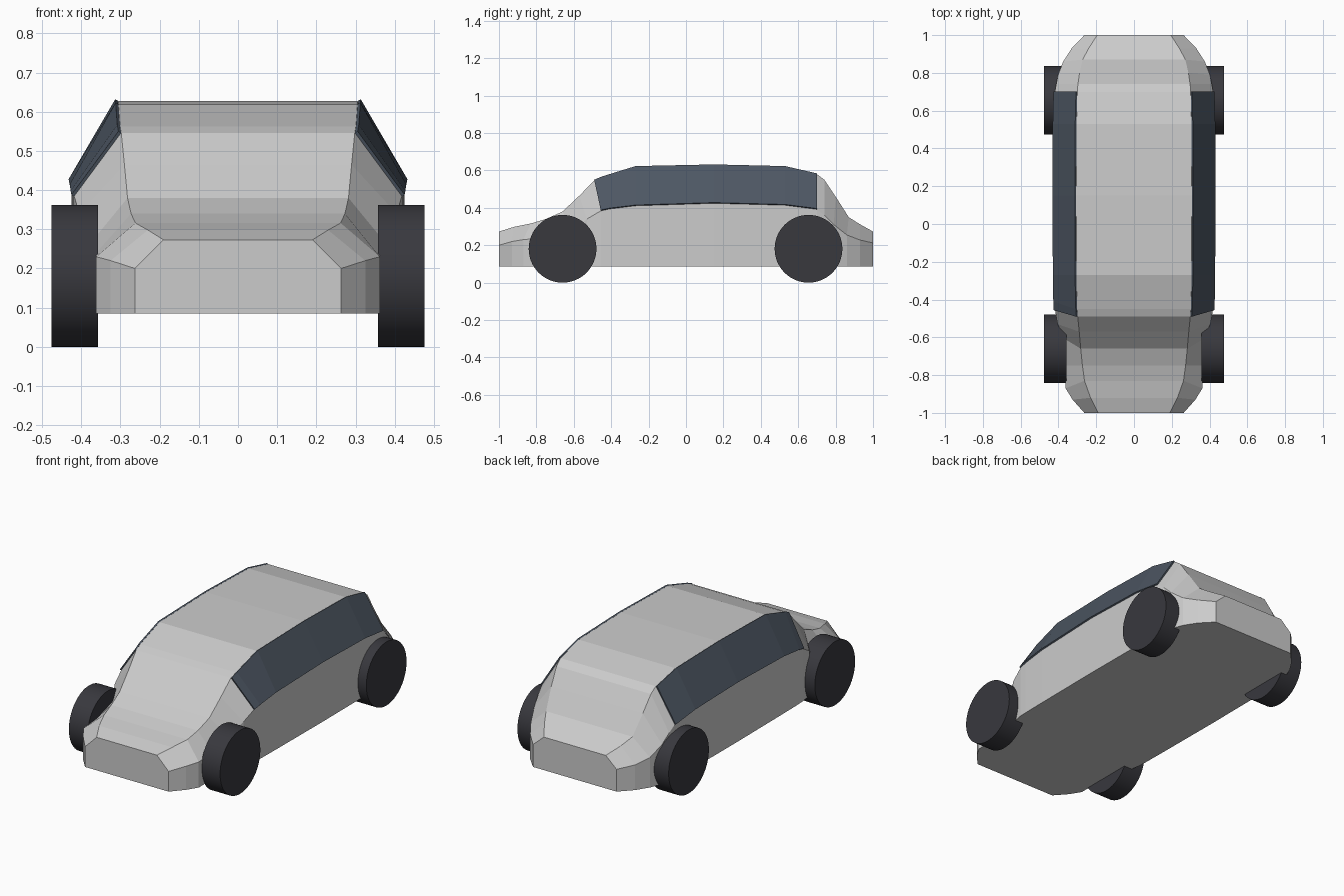
import bpy, bmesh, math
from mathutils import Vector

if "Cube" in bpy.data.objects:
    bpy.data.objects.remove(bpy.data.objects["Cube"])

FLOOR = 0.085
# Stations: top edge (y, half width, z), shoulder edge (y, half width, z)
STATIONS = [
    ((-1.00, .190, .273), (-1.00, .263, .200)),
    ((-0.92, .230, .298), (-0.93, .325, .220)),
    ((-0.83, .262, .316), (-0.87, .362, .230)),
    ((-0.75, .273, .340), (-0.75, .362, .240)),
    ((-0.66, .282, .380), (-0.61, .364, .280)),
    ((-0.57, .290, .465), (-0.53, .405, .340)),
    ((-0.49, .298, .546), (-0.455, .418, .384)),
    ((-0.45, .301, .563), (-0.41, .420, .394)),
    ((-0.27, .305, .619), (-0.27, .422, .411)),
    ((0.15, .306, .628), (0.15, .425, .424)),
    ((0.53, .304, .619), (0.53, .423, .414)),
    ((0.70, .300, .580), (0.70, .419, .392)),
    ((0.74, .297, .550), (0.74, .412, .360)),
    ((0.80, .288, .460), (0.79, .402, .310)),
    ((0.87, .272, .350), (0.86, .375, .255)),
    ((0.93, .240, .312), (0.93, .330, .228)),
    ((1.00, .195, .273), (1.00, .263, .212)),
]
GLASS_FIRST, GLASS_LAST = 6, 11


def material(name, color):
    m = bpy.data.materials.new(name)
    m.diffuse_color = (*color, 1)
    m.use_nodes = True
    m.node_tree.nodes["Principled BSDF"].inputs["Base Color"].default_value = m.diffuse_color
    return m


def mesh_object(name, bm, mat=None):
    bmesh.ops.recalc_face_normals(bm, faces=bm.faces)
    me = bpy.data.meshes.new(name)
    bm.to_mesh(me)
    bm.free()
    ob = bpy.data.objects.new(name, me)
    bpy.context.collection.objects.link(ob)
    if mat:
        me.materials.append(mat)
    return ob


# Body shell: six-point section lofted from nose to tail
bm = bmesh.new()
rings = []
for (ty, tw, tz), (sy, sw, sz) in STATIONS:
    half = [(sw, sy, FLOOR), (sw, sy, sz), (tw, ty, tz)]
    pts = half + [(-x, y, z) for x, y, z in reversed(half)]
    rings.append([bm.verts.new(p) for p in pts])
for a, b in zip(rings, rings[1:]):
    for i in range(6):
        j = (i + 1) % 6
        bm.faces.new((a[i], a[j], b[j], b[i]))
bm.faces.new(rings[0])
bm.faces.new(rings[-1])
mesh_object("body", bm)

# Side windows: thin panels lying on the slanted cabin sides
glass = material("glass", (.075, .095, .125))
for side, name in ((1, "window_right"), (-1, "window_left")):
    bm = bmesh.new()
    off = Vector((side * .004, 0, .002))
    rows = []
    for top, low in STATIONS[GLASS_FIRST:GLASS_LAST + 1]:
        rows.append([bm.verts.new(Vector((side * w, y, z)) + off) for y, w, z in (top, low)])
    for a, b in zip(rows, rows[1:]):
        bm.faces.new((a[0], a[1], b[1], b[0]))
    ob = mesh_object(name, bm, glass)
    solid = ob.modifiers.new("thickness", 'SOLIDIFY')
    solid.thickness = .008
    solid.offset = 0

# Wheels: plain short cylinders
rubber = material("rubber", (.04, .04, .048))
for y, end in ((-.66, "front"), (.655, "rear")):
    for side, name in ((1, "right"), (-1, "left")):
        bpy.ops.mesh.primitive_cylinder_add(
            vertices=64, radius=.181, depth=.118,
            location=(side * .417, y, .181), rotation=(0, math.pi / 2, 0))
        wheel = bpy.context.object
        wheel.name = f"wheel_{end}_{name}"
        wheel.data.materials.append(rubber)
        bpy.ops.object.shade_smooth_by_angle(angle=math.radians(30))
